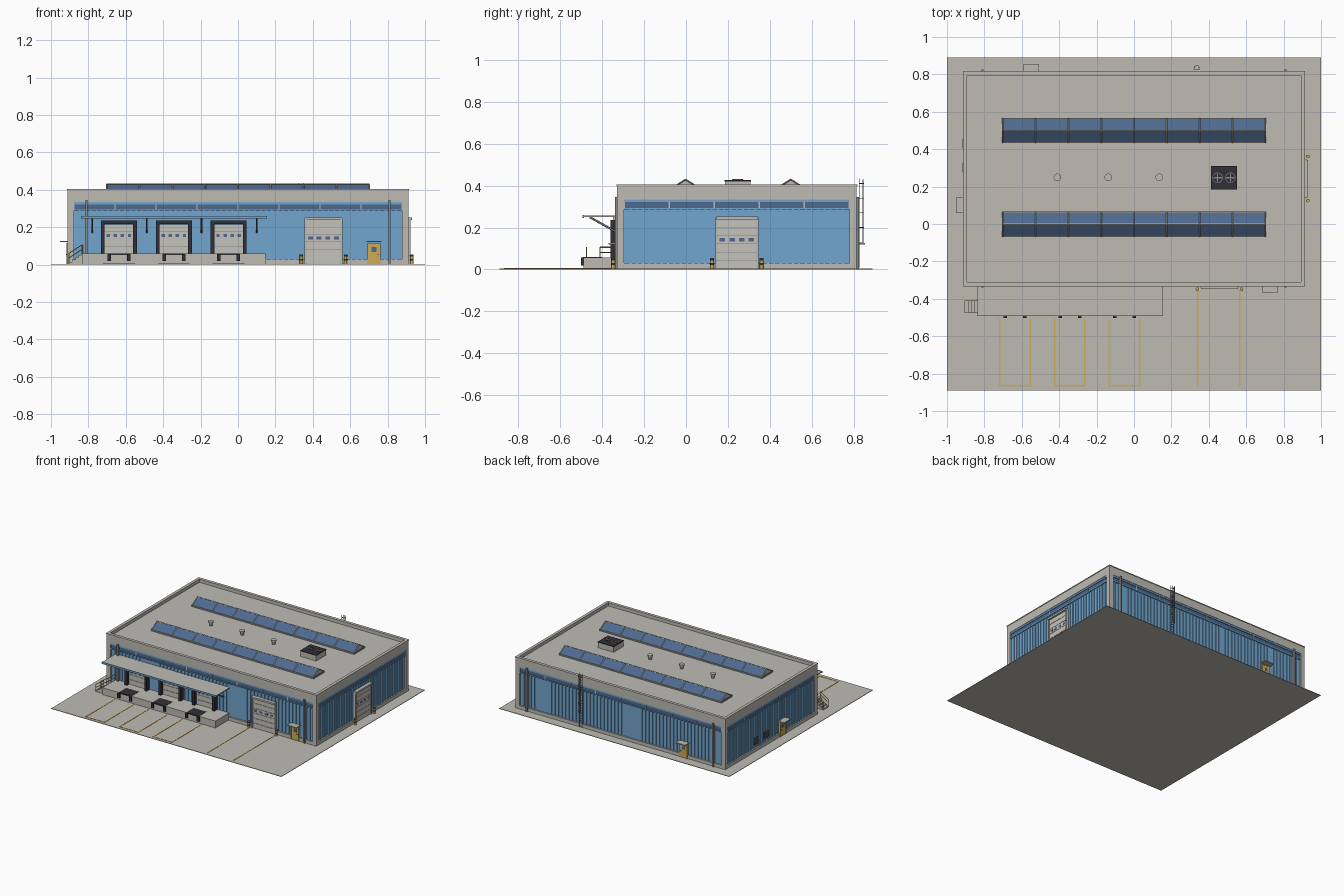
import bpy, bmesh, math
from mathutils import Vector, Matrix

if "Cube" in bpy.data.objects:
    bpy.data.objects.remove(bpy.data.objects["Cube"])


def material(name, r, g, b):
    m = bpy.data.materials.new(name)
    m.use_nodes = True
    m.diffuse_color = (r, g, b, 1)
    m.node_tree.nodes["Principled BSDF"].inputs["Base Color"].default_value = (r, g, b, 1)
    return m


CONCRETE = material("concrete", .52, .50, .455)
PANEL = material("door_grey", .56, .54, .50)
BLUE = material("cladding_blue", .17, .38, .62)
GLASS = material("glass_blue", .075, .14, .27)
YELLOW = material("safety_yellow", .62, .41, .09)
DARK = material("dark_rubber", .03, .03, .04)
STEEL = material("steel_grey", .25, .25, .25)

# Building outline
X, Y0, Y1, TOP, ROOF = .912, -.33, .815, .405, .378
SPAN = {"front": (-X, X), "back": (-X, X), "left": (Y0, Y1), "right": (Y0, Y1)}


def finish(name, bm, mat, smooth=False):
    mesh = bpy.data.meshes.new(name)
    bmesh.ops.recalc_face_normals(bm, faces=bm.faces[:])
    for f in bm.faces:
        f.smooth = smooth and len(f.verts) == 4
    bm.to_mesh(mesh)
    bm.free()
    mesh.materials.append(mat)
    ob = bpy.data.objects.new(name, mesh)
    bpy.context.collection.objects.link(ob)
    return ob


def boxes(name, mat, items):
    """One object made of boxes given as x0, x1, y0, y1, z0, z1."""
    bm = bmesh.new()
    for x0, x1, y0, y1, z0, z1 in items:
        m = Matrix.Translation(((x0 + x1) / 2, (y0 + y1) / 2, (z0 + z1) / 2))
        bmesh.ops.create_cube(bm, size=1, matrix=m @ Matrix.Diagonal((x1 - x0, y1 - y0, z1 - z0, 1)))
    return finish(name, bm, mat)


def wall(side, u0, u1, d0, d1, z0, z1):
    """Box on a wall: u runs along it, d points outward from its face."""
    if side == "front":
        return (u0, u1, Y0 - d1, Y0 - d0, z0, z1)
    if side == "back":
        return (u0, u1, Y1 + d0, Y1 + d1, z0, z1)
    if side == "right":
        return (X + d0, X + d1, u0, u1, z0, z1)
    return (-X - d1, -X - d0, u0, u1, z0, z1)


def rods(name, mat, lines, r, sides=6, smooth=True):
    """One object made of round bars between pairs of points."""
    bm = bmesh.new()
    for a, b in lines:
        a, b = Vector(a), Vector(b)
        m = Matrix.Translation((a + b) / 2) @ (b - a).to_track_quat('Z', 'Y').to_matrix().to_4x4()
        bmesh.ops.create_cone(bm, cap_ends=True, segments=sides, radius1=r, radius2=r,
                              depth=(b - a).length, matrix=m)
    return finish(name, bm, mat, smooth)


# Ground and body
boxes("ground_slab", CONCRETE, [(-1, 1, -.89, .89, 0, .004)])
boxes("wall_core", BLUE, [(-X + .012, X - .012, Y0 + .012, Y1 - .012, .004, .37)])
boxes("roof_deck", CONCRETE, [(-X + .014, X - .014, Y0 + .014, Y1 - .014, .36, ROOF)])

frame, coping, ribs, glass, mullions, trim = [], [], [], [], [], []
for side, (a, b) in SPAN.items():
    frame += [wall(side, a, b, -.018, 0, .335, TOP - .004), wall(side, a, b, -.018, 0, .004, .03)]
    frame += [wall(side, a, a + .035, -.035, 0, .004, .34), wall(side, b - .035, b, -.035, 0, .004, .34)]
    coping.append(wall(side, a - .003, b + .003, -.02, .003, TOP - .006, TOP))
    lo, hi = a + .035, b - .035
    n = round((hi - lo) / .03)
    step = (hi - lo) / n
    ribs += [wall(side, lo + i * step - .004, lo + i * step + .004, -.013, -.007, .03, .288)
             for i in range(1, n)]
    glass.append(wall(side, lo, hi, -.013, -.008, .294, .322))
    trim += [wall(side, lo, hi, -.013, -.003, .322, .335), wall(side, lo, hi, -.013, -.003, .286, .294)]
    bays = round((hi - lo) / .22)
    mullions += [wall(side, lo + (hi - lo) * i / bays - .003, lo + (hi - lo) * i / bays + .003,
                      -.013, -.004, .294, .322) for i in range(bays + 1)]
boxes("wall_frame", CONCRETE, frame)
boxes("parapet_coping", CONCRETE, coping)
boxes("cladding_ribs", BLUE, ribs)
boxes("ribbon_window", GLASS, glass)
boxes("window_mullions", CONCRETE, mullions)
boxes("window_trim", BLUE, trim)

# Downspouts
boxes("downspouts", STEEL, [wall(s, u - .006, u + .006, -.012, .01, .004, .345)
                            for s in ("front", "back") for u in (-.81, .81)])


# Sectional doors
def sectional_door(name, side, c, half, z0, z1, d, rows):
    h = (z1 - z0) / rows
    boxes(name + "_backing", STEEL, [wall(side, c - half, c + half, -.014, d - .004, z0, z1)])
    boxes(name + "_panels", PANEL, [wall(side, c - half, c + half, d - .006, d, z0 + i * h + .001,
                                         z0 + (i + 1) * h - .001) for i in range(rows)])
    z = z0 + h * (rows // 2 + .5)
    w = half / 2
    boxes(name + "_windows", GLASS, [wall(side, c - half + i * w + .01, c - half + (i + 1) * w - .01,
                                          d - .002, d + .001, z - .008, z + .008) for i in range(4)])


def surround(side, c, half, t, z0, z1, d):
    return [wall(side, c - half - t, c - half, -.014, d, z0, z1),
            wall(side, c + half, c + half + t, -.014, d, z0, z1),
            wall(side, c - half - t, c + half + t, -.014, d, z1, z1 + t)]


for side, c, label in (("front", .457, "front_gate"), ("right", .243, "side_gate")):
    sectional_door(label, side, c, .092, .004, .24, .004, 6)
    boxes(label + "_frame", CONCRETE, surround(side, c, .092, .01, .004, .24, .01))
    boxes(label + "_hood", CONCRETE, [wall(side, c - .1, c + .1, -.01, .018, .238, .252)])
    posts = []
    for u in (c - .118, c + .118):
        b = wall(side, u, u, .018, .018, .004, .055)
        posts.append(((b[0], b[2], .004), (b[0], b[2], .055)))
    rods(label + "_bollards", YELLOW, posts, .009, 12)
    rods(label + "_bollard_bands", DARK, [((p[0], p[1], z), (p[0], p[1], z + .009))
                                          for p, q in posts for z in (.022, .043)], .0095, 12)

# Loading dock
DOCKS = (-.637, -.343, -.05)
boxes("dock_platform", CONCRETE, [(-.835, .147, -.49, Y0 + .01, .004, .058)])
seals, bumpers, levelers, lines = [], [], [], []
for i, c in enumerate(DOCKS):
    sectional_door(f"dock_door_{i + 1}", "front", c, .076, .058, .215, .004, 4)
    seals += surround("front", c, .076, .02, .058, .217, .03)
    bumpers += [(c + s - .009, c + s + .009, -.502, -.49, .02, .056) for s in (-.052, .052)]
    levelers.append((c - .055, c + .055, -.491, -.40, .05, .06))
    lines += [(c + s - .004, c + s + .004, -.865, -.505, .003, .006) for s in (-.081, .081)]
    lines.append((c - .085, c + .085, -.868, -.86, .003, .006))
boxes("dock_seals", DARK, seals)
boxes("dock_bumpers", DARK, bumpers)
boxes("dock_levelers", DARK, levelers)
lines += [(x - .004, x + .004, -.865, -.35, .003, .006) for x in (.34, .565)]
boxes("ground_markings", YELLOW, lines)

# Dock canopy
boxes("dock_canopy", CONCRETE, [(-.838, .152, -.488, Y0 + .012, .25, .258)])
boxes("canopy_fascia", BLUE, [(-.84, .154, -.493, -.488, .246, .26)])
rods("canopy_struts", STEEL, [((x, -.46, .25), (x, Y0 + .01, .172)) for x in (-.78, -.487, -.195, .1)], .005)

# Dock stairs and handrails
boxes("dock_stairs", CONCRETE, [(-.906 + i * .018, -.834, -.475, -.41, .004, .014 + i * .012) for i in range(4)])
rail = []
for y in (-.475, -.41):
    for lift in (.0, .024):
        rail.append(((-.903, y, .036 + lift), (-.835, y, .081 + lift)))
    rail += [((x, y, z), (x, y, t)) for x, z, t in ((-.903, .004, .061), (-.835, .05, .106))]
rail += [((-.832, -.41, z), (-.832, -.34, z)) for z in (.082, .106)]
rail.append(((-.832, -.34, .05), (-.832, -.34, .107)))
rods("stair_handrails", YELLOW, rail, .0025)

# Personnel doors
for side, u, label in (("front", .727, "front_exit"), ("back", -.55, "back_exit"), ("left", .1, "left_exit")):
    boxes(label + "_door", YELLOW, [wall(side, u - .03, u + .03, -.014, .003, .004, .11)])
    boxes(label + "_frame", YELLOW, surround(side, u, .03, .005, .004, .11, .005))
    boxes(label + "_pane", GLASS, [wall(side, u - .013, u + .013, .001, .004, .068, .093)])
    boxes(label + "_handle", DARK, [wall(side, u + .018, u + .024, .002, .007, .05, .056)])
    boxes(label + "_canopy", CONCRETE, [wall(side, u - .041, u + .041, -.012, .04, .12, .127)])

# Wall louvres
boxes("wall_louvres", DARK, [wall("left", u - .025, u + .025, -.013, .002, .06, .11) for u in (.3, .43)])
boxes("louvre_blades", STEEL, [wall("left", u - .025, u + .025, 0, .005, z / 1000, z / 1000 + .004)
                               for u in (.3, .43) for z in range(62, 108, 11)])

# Roof skylights
for label, cy in (("front", -.002), ("rear", .5)):
    boxes(label + "_skylight_curb", STEEL, [(-.706, .706, cy - .068, cy + .068, ROOF - .005, .39)])
    bm = bmesh.new()
    ends = [[bm.verts.new((x, cy + y, z)) for y, z in ((-.063, .389), (.063, .389), (0, .429))]
            for x in (-.702, .702)]
    bm.faces.new(ends[0])
    bm.faces.new(ends[1])
    for i in range(3):
        j = (i + 1) % 3
        bm.faces.new((ends[0][i], ends[0][j], ends[1][j], ends[1][i]))
    ob = finish(label + "_skylight_glass", bm, GLASS)
    ob.data.materials.append(CONCRETE)
    for f in ob.data.polygons:
        f.material_index = int(abs(f.normal.x) > .9)
    bars = [((x * .1756, cy + s * .065, .389), (x * .1756, cy, .43)) for x in range(-4, 5) for s in (-1, 1)]
    bars.append(((-.704, cy, .43), (.704, cy, .43)))
    rods(label + "_skylight_bars", CONCRETE, bars, .0035, 4, False)

# Roof vents
VENTS = (-.41, -.138, .135)
rods("vent_pipes", STEEL, [((x, .25, ROOF - .004), (x, .25, .405)) for x in VENTS], .012, 16)
rods("vent_caps", CONCRETE, [((x, .25, .402), (x, .25, .413)) for x in VENTS], .02, 16)

# Rooftop air unit
boxes("air_unit", CONCRETE, [(.414, .548, .187, .307, ROOF - .004, .42)])
boxes("air_unit_top", DARK, [(.411, .551, .184, .31, .42, .426)])
FANS = (.447, .515)
rods("fan_rings", STEEL, [((x, .247, .425), (x, .247, .43)) for x in FANS], .028, 20)
rods("fan_wells", DARK, [((x, .247, .426), (x, .247, .431)) for x in FANS], .025, 20)
boxes("fan_blades", STEEL, [b for x in FANS for b in ((x - .023, x + .023, .244, .25, .43, .433),
                                                      (x - .003, x + .003, .224, .27, .43, .433))])

# Rear roof ladder with safety hoops
LX, LY = .335, Y1 + .012
bars = [((LX + s, LY, .01), (LX + s, LY, .435)) for s in (-.014, .014)]
bars += [((LX - .014, LY, i * .02), (LX + .014, LY, i * .02)) for i in range(1, 22)]
for z in (.13, .2, .27, .34, .41):
    arc = [(LX + .015 * math.cos(math.pi * k / 6), LY + .022 * math.sin(math.pi * k / 6), z) for k in range(7)]
    bars += list(zip(arc, arc[1:]))
bars += [((LX + dx, LY + dy, .13), (LX + dx, LY + dy, .43)) for dx, dy in ((-.011, .015), (0, .022), (.011, .015))]
rods("roof_ladder", STEEL, bars, .0016, 5)
